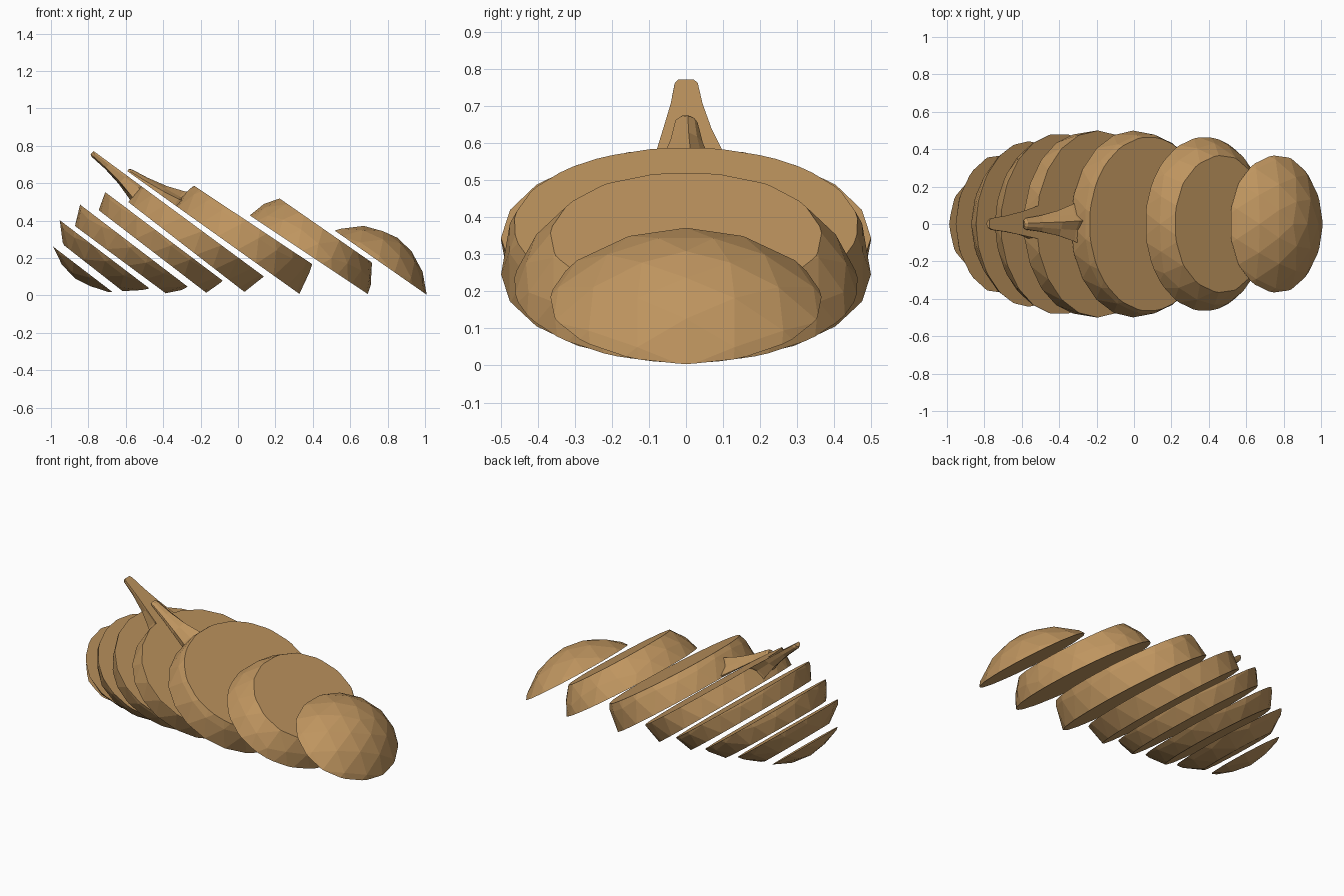
import bpy, bmesh, math
from mathutils import Vector, Matrix

if "Cube" in bpy.data.objects:
    bpy.data.objects.remove(bpy.data.objects["Cube"])

tan = bpy.data.materials.new("tan")
tan.diffuse_color = (0.52, 0.30, 0.115, 1)
tan.use_nodes = True
tan.node_tree.nodes["Principled BSDF"].inputs["Base Color"].default_value = tan.diffuse_color

# Whole gourd in its own space: u = stem axis (stem at -u), y, h = cutting direction
RU, RY, RH = 0.41, 0.50, 0.483
CUTS = [-RH, -0.419, -0.321, -0.221, -0.115, 0.005, 0.165, 0.323, RH]

# Front-view ends (x, z) of the lower and upper cut of each slice; None = rounded cap
SLICES = [
    (None, ((-1.0, .27), (-.66, .01))),
    (((-.945, .28), (-.60, .01)), ((-.95, .40), (-.47, .035))),
    (((-.87, .37), (-.38, .007)), ((-.85, .49), (-.26, .04))),
    (((-.75, .46), (-.16, .007)), ((-.72, .56), (-.07, .07))),
    (((-.60, .51), (.05, .007)), ((-.525, .59), (.14, .10))),
    (((-.34, .485), (.33, .007)), ((-.24, .59), (.40, .165))),
    (((.06, .43), (.695, .007)), ((.22, .52), (.71, .18))),
    (((.52, .345), (1.0, .01)), None),
]


def line_info(line):
    a, b = Vector(line[0]), Vector(line[1])
    d = b - a
    return (a + b) / 2, math.atan2(-d.y, d.x)


def make_body():
    bm = bmesh.new()
    bmesh.ops.create_icosphere(bm, subdivisions=3, radius=1,
                               matrix=Matrix.Diagonal((RU, RY, RH, 1)))
    return bm


def make_stem():
    # ten-sided stem with a star-shaped flare where it meets the body
    bm = bmesh.new()
    rings = [(-.365, .125, .075), (-.41, .105, .072), (-.50, .072, .060),
             (-.61, .046, .042), (-.705, .032, .032), (-.72, .022, .022)]
    n, prev = 10, None
    for u, r_out, r_in in rings:
        ring = []
        for i in range(n):
            r = r_in if i % 2 else r_out
            a = math.tau * (i + .25) / n
            ring.append(bm.verts.new((u, r * math.cos(a), r * math.sin(a))))
        if prev:
            for i in range(n):
                j = (i + 1) % n
                bm.faces.new((prev[i], prev[j], ring[j], ring[i]))
        else:
            bm.faces.new(ring)
        prev = ring
    bm.faces.new(prev)
    return bm


def cut(bm, h, keep_above):
    geom = bm.verts[:] + bm.edges[:] + bm.faces[:]
    bmesh.ops.bisect_plane(bm, geom=geom, dist=1e-5, plane_co=(0, 0, h),
                           plane_no=(0, 0, 1), clear_inner=keep_above,
                           clear_outer=not keep_above)
    rim = [e for e in bm.edges if e.is_boundary]
    bmesh.ops.holes_fill(bm, edges=rim, sides=0)


def add_slice(name, bm, index):
    low, high = SLICES[index]
    h0, h1 = CUTS[index], CUTS[index + 1]
    if low:
        cut(bm, h0, True)
        c0, a0 = line_info(low)
    if high:
        cut(bm, h1, False)
        c1, a1 = line_info(high)
    if not low:
        a0, c0 = a1, c1 - Vector((math.sin(a1), math.cos(a1))) * (h1 - h0)
    if not high:
        a1, c1 = a0, c0 + Vector((math.sin(a0), math.cos(a0))) * (h1 - h0)
    # lay the slice between its lower and upper cut
    for v in bm.verts:
        u, y, h = v.co
        t = (h - h0) / (h1 - h0)
        c, a = c0.lerp(c1, t), a0 + (a1 - a0) * t
        v.co = (c.x + u * math.cos(a), y, c.y - u * math.sin(a))
    bmesh.ops.recalc_face_normals(bm, faces=bm.faces[:])
    me = bpy.data.meshes.new(name)
    bm.to_mesh(me)
    bm.free()
    me.materials.append(tan)
    bpy.context.collection.objects.link(bpy.data.objects.new(name, me))


# Fanned slices
for i in range(len(SLICES)):
    add_slice(f"slice_{i + 1}", make_body(), i)

# Stem halves on the two middle slices
add_slice("stem_lower_half", make_stem(), 4)
add_slice("stem_upper_half", make_stem(), 5)
